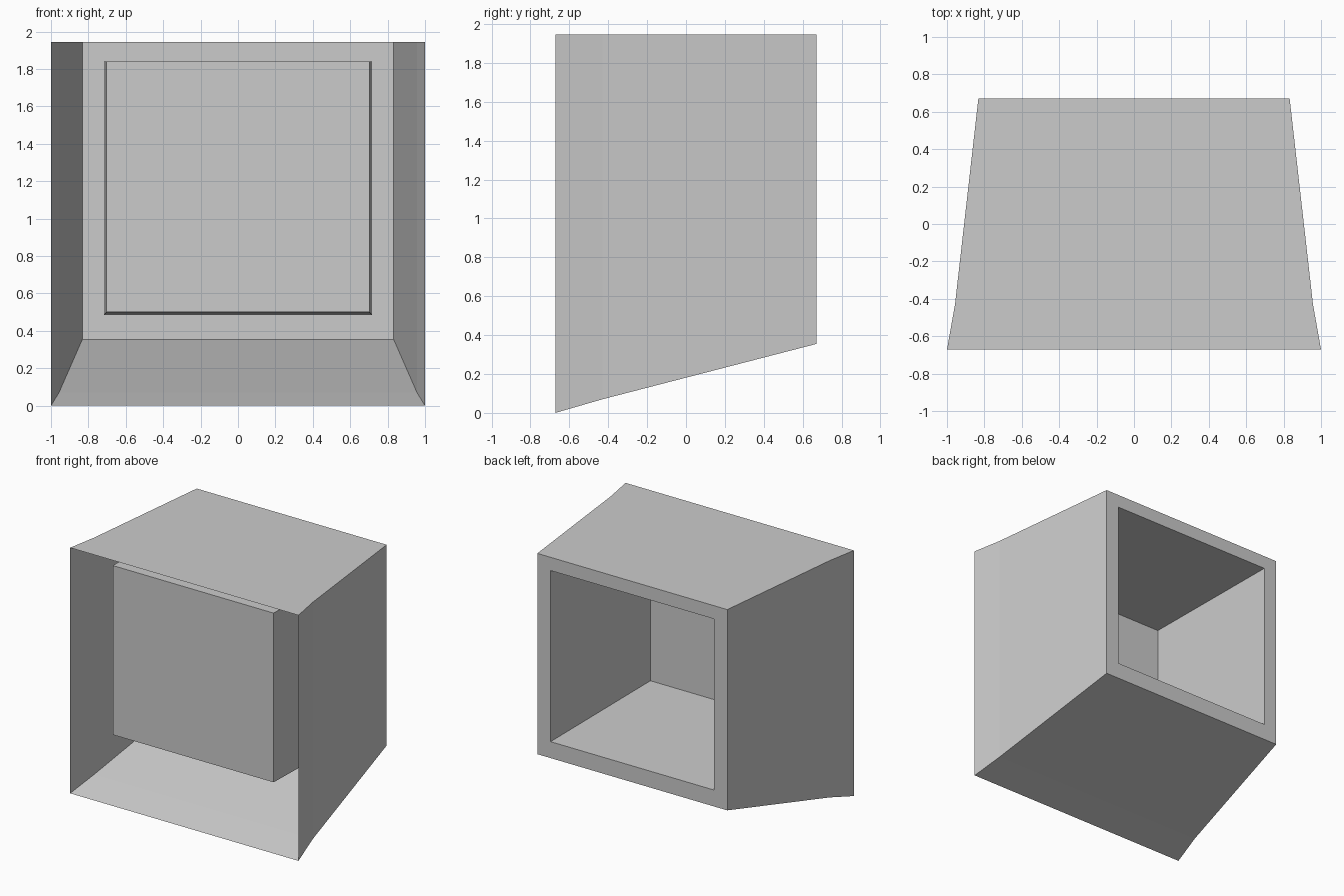
import bpy
import bmesh

cube = bpy.data.objects.get("Cube")
if cube:
    bpy.data.objects.remove(cube, do_unlink=True)

# One plain grey for every part
grey = bpy.data.materials.new("plain grey")
grey.use_nodes = True
colour = (0.6, 0.6, 0.6, 1)
grey.diffuse_color = colour
grey.node_tree.nodes["Principled BSDF"].inputs["Base Color"].default_value = colour


def loft(name, sections, cap_last=False):
    """Skin rectangular sections, each (y, half width, bottom, top)."""
    bm = bmesh.new()
    rings = [[bm.verts.new((x, y, z)) for x, z in
              ((-w, low), (w, low), (w, high), (-w, high))]
             for y, w, low, high in sections]
    for a, b in zip(rings, rings[1:]):
        for i in range(4):
            j = (i + 1) % 4
            bm.faces.new((a[i], a[j], b[j], b[i]))
    if cap_last:
        bm.faces.new(reversed(rings[-1]))
    mesh = bpy.data.meshes.new(name)
    bm.to_mesh(mesh)
    bm.free()
    mesh.materials.append(grey)
    obj = bpy.data.objects.new(name, mesh)
    bpy.context.collection.objects.link(obj)
    return obj


TOP = 1.945
BACK = 0.672
back_outline = (BACK, 0.832, 0.355, TOP)
recess_mouth = (BACK, 0.716, 0.485, 1.84)
recess_end = (-0.56, 0.704, 0.5, 1.84)

# Thin tapering housing, open at the front
loft("housing", [(-BACK, 1.0, 0.0, TOP), (-0.43, 0.957, 0.07, TOP), back_outline])

# Flat frame around the rear opening
loft("back_frame", [back_outline, recess_mouth])

# Hollow box reaching forward from the rear opening, closed at its front
loft("recess_box", [recess_mouth, recess_end], cap_last=True)
